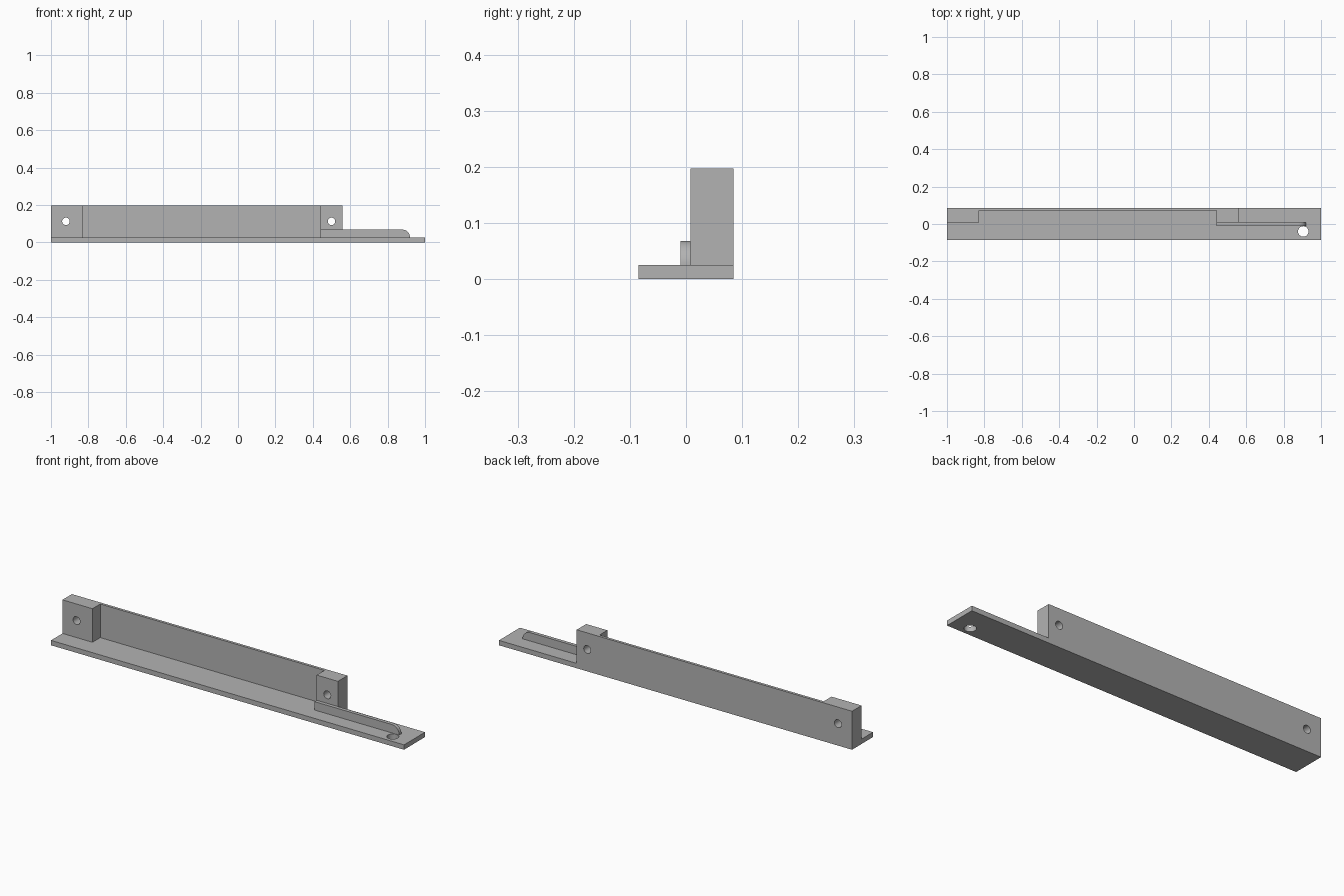
import bpy, bmesh, math
from mathutils import Vector

if "Cube" in bpy.data.objects:
    bpy.data.objects.remove(bpy.data.objects["Cube"], do_unlink=True)

grey = bpy.data.materials.new("plain grey")
grey.use_nodes = True
COLOUR = (0.45, 0.45, 0.45, 1)
grey.diffuse_color = COLOUR
grey.node_tree.nodes["Principled BSDF"].inputs["Base Color"].default_value = COLOUR


def prism(name, profile, offset):
    """Extrude a closed 3D outline along an offset vector."""
    bm = bmesh.new()
    face = bm.faces.new([bm.verts.new(p) for p in profile])
    ext = bmesh.ops.extrude_face_region(bm, geom=[face])
    verts = [g for g in ext["geom"] if isinstance(g, bmesh.types.BMVert)]
    bmesh.ops.translate(bm, verts=verts, vec=Vector(offset))
    bmesh.ops.recalc_face_normals(bm, faces=bm.faces)
    mesh = bpy.data.meshes.new(name)
    bm.to_mesh(mesh)
    bm.free()
    mesh.materials.append(grey)
    obj = bpy.data.objects.new(name, mesh)
    bpy.context.collection.objects.link(obj)
    return obj


def combine(target, tool, operation):
    """Apply a boolean and delete the tool object."""
    tool.hide_render = True
    mod = target.modifiers.new("combine", "BOOLEAN")
    mod.operation, mod.solver, mod.object = operation, "EXACT", tool
    bpy.context.view_layer.objects.active = target
    bpy.ops.object.modifier_apply(modifier=mod.name)
    bpy.data.objects.remove(tool, do_unlink=True)


def circle(radius, steps=32):
    return [(radius * math.cos(a), radius * math.sin(a))
            for a in (2 * math.pi * i / steps for i in range(steps))]


BACK, FRONT, BASE_TOP, TOP = 0.085, -0.085, 0.025, 0.197
BLOCK_FRONT, WALL_FRONT = 0.008, 0.071

# Base strip
bracket = prism("mounting_bracket",
                [(-1, FRONT, 0), (1, FRONT, 0), (1, BACK, 0), (-1, BACK, 0)],
                (0, 0, BASE_TOP))

# Upright wall with a thick block at each end
plan = [(-1, BACK), (-1, BLOCK_FRONT), (-0.83, BLOCK_FRONT), (-0.83, WALL_FRONT),
        (0.44, WALL_FRONT), (0.44, BLOCK_FRONT), (0.56, BLOCK_FRONT), (0.56, BACK)]
wall = prism("wall", [(x, y, 0) for x, y in plan], (0, 0, TOP))
combine(bracket, wall, "UNION")

# Thin rib with a rounded free end
RIB_TOP, RIB_END, R = 0.068, 0.92, 0.042
side = [(0.44, 0.01), (RIB_END, 0.01)]
for i in range(13):
    a = math.pi / 2 * i / 12
    side.append((RIB_END - R + R * math.cos(a), RIB_TOP - R + R * math.sin(a)))
side.append((0.44, RIB_TOP))
rib = prism("rib", [(x, -0.01, z) for x, z in side], (0, BLOCK_FRONT + 0.01, 0))
combine(bracket, rib, "UNION")

# Screw holes through the blocks
for x in (-0.92, 0.5):
    hole = prism("block_hole", [(x + u, -0.05, 0.112 + v) for u, v in circle(0.02)],
                 (0, 0.2, 0))
    combine(bracket, hole, "DIFFERENCE")

# Hole through the base
hole = prism("base_hole", [(0.905 + u, -0.04 + v, -0.05) for u, v in circle(0.028)],
             (0, 0, 0.2))
combine(bracket, hole, "DIFFERENCE")

# Merge leftover flat seams, then shade curves smooth
bm = bmesh.new()
bm.from_mesh(bracket.data)
bmesh.ops.remove_doubles(bm, verts=bm.verts, dist=0.0001)
bmesh.ops.dissolve_limit(bm, angle_limit=0.01, verts=bm.verts, edges=bm.edges)
bm.to_mesh(bracket.data)
bm.free()
bpy.ops.object.select_all(action="DESELECT")
bracket.select_set(True)
bpy.context.view_layer.objects.active = bracket
bpy.ops.object.shade_smooth_by_angle(angle=math.radians(30))
